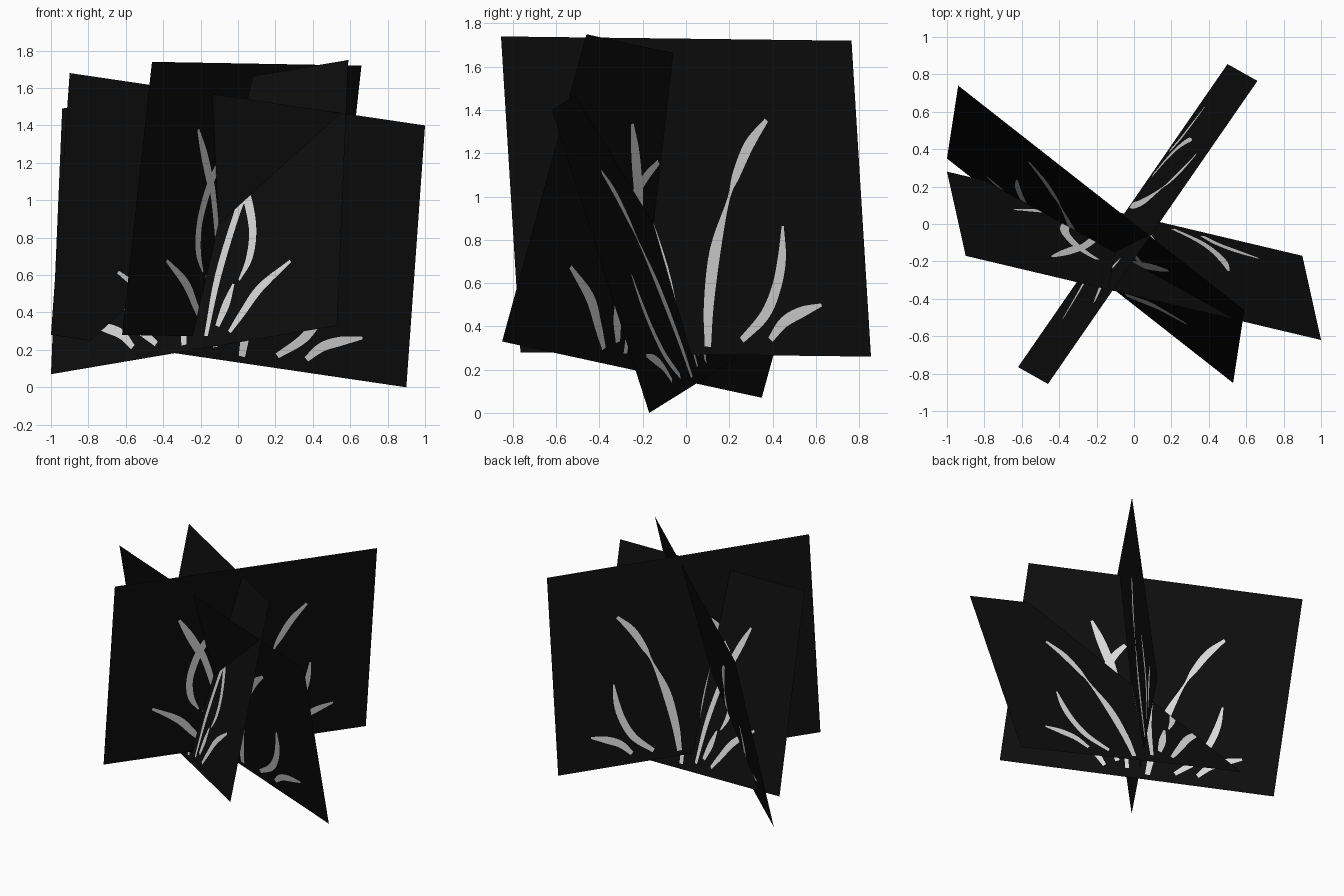
import bpy, bmesh
from mathutils import Vector
from mathutils.geometry import delaunay_2d_cdt

if "Cube" in bpy.data.objects:
    bpy.data.objects.remove(bpy.data.objects["Cube"])

W, H = 1.965, 1.475  # card size, used for blade widths


def material(name, c):
    m = bpy.data.materials.new(name)
    m.diffuse_color = (c, c, c, 1)
    m.use_nodes = True
    m.node_tree.nodes["Principled BSDF"].inputs["Base Color"].default_value = m.diffuse_color
    return m


black = material("card black", 0.004)
pale = material("blade pale grey", 0.72)

# Grass blades drawn on every card: (u, v, width) along the centre line
BLADES = [
    # tall right blade
    [(.536, .025, .035), (.546, .158, .055), (.574, .33, .06), (.621, .494, .014),
     (.647, .57, .042), (.689, .666, .052), (.743, .745, .022)],
    # middle right blade
    [(.634, .047, .03), (.703, .126, .05), (.742, .215, .05), (.763, .31, .045), (.771, .41, .012)],
    # low right blade
    [(.716, .05, .03), (.757, .105, .05), (.809, .138, .05), (.868, .162, .015)],
    # tall left blade
    [(.46, .045, .025), (.426, .268, .045), (.366, .503, .045), (.336, .575, .06),
     (.295, .67, .055), (.256, .755, .018)],
    # crossing left blade, short stem and curved upper part
    [(.422, .075, .03), (.395, .15, .052), (.371, .225, .015)],
    [(.352, .235, .012), (.32, .31, .045), (.311, .41, .05), (.33, .52, .055),
     (.358, .60, .05), (.39, .655, .03)],
    # low left blade
    [(.378, .045, .025), (.335, .11, .045), (.276, .193, .052), (.174, .275, .018)],
]


def smooth_path(pts, steps=5):
    p = [Vector((u * W, v * H, w)) for u, v, w in pts]
    p = [2 * p[0] - p[1]] + p + [2 * p[-1] - p[-2]]
    out = []
    for a, b, c, d in zip(p, p[1:], p[2:], p[3:]):
        for i in range(steps):
            t = i / steps
            out.append(.5 * (2 * b + (c - a) * t + (2 * a - 5 * b + 4 * c - d) * t * t
                             + (3 * b - a - 3 * c + d) * t ** 3))
    return out + [p[-2]]


def outline(pts):
    path = smooth_path(pts)
    left, right = [], []
    for i, q in enumerate(path):
        d = (path[min(i + 1, len(path) - 1)] - path[max(i - 1, 0)]).to_2d().normalized()
        n = Vector((-d.y, d.x)) * max(q.z, .01) / 2
        left.append(q.to_2d() + n)
        right.append(q.to_2d() - n)
    return right + left[::-1]


# Card sheet with the blades cut into it as faces
coords, loops = [], []
for ring in [[Vector(c) for c in ((0, 0), (W, 0), (W, H), (0, H))]] + [outline(b) for b in BLADES]:
    loops.append(list(range(len(coords), len(coords) + len(ring))))
    coords += ring
verts, _, faces, _, _, origin = delaunay_2d_cdt(coords, [], loops, 1, 1e-5)


def card(name, corner, across, up):
    corner, across, up = Vector(corner), Vector(across), Vector(up)
    bm = bmesh.new()
    vs = [bm.verts.new(corner + across * (p.x / W) + up * (p.y / H)) for p in verts]
    for f, src in zip(faces, origin):
        face = bm.faces.new([vs[i] for i in f])
        face.material_index = 1 if any(s > 0 for s in src) else 0
    me = bpy.data.meshes.new(name)
    bm.to_mesh(me)
    bm.free()
    me.materials.append(black)
    me.materials.append(pale)
    bpy.context.collection.objects.link(bpy.data.objects.new(name, me))


# Three tilted cards crossing near the centre
card("grass_card_diagonal", (-.62, -.765, .28), (1.12, 1.62, -.02), (.16, -.09, 1.46))
card("grass_card_wide", (-1.0, .28, .28), (1.9, -.45, -.28), (.10, -.45, 1.40))
card("grass_card_cross", (.53, -.85, .33), (-1.53, 1.2, -.26), (.06, .39, 1.42))
